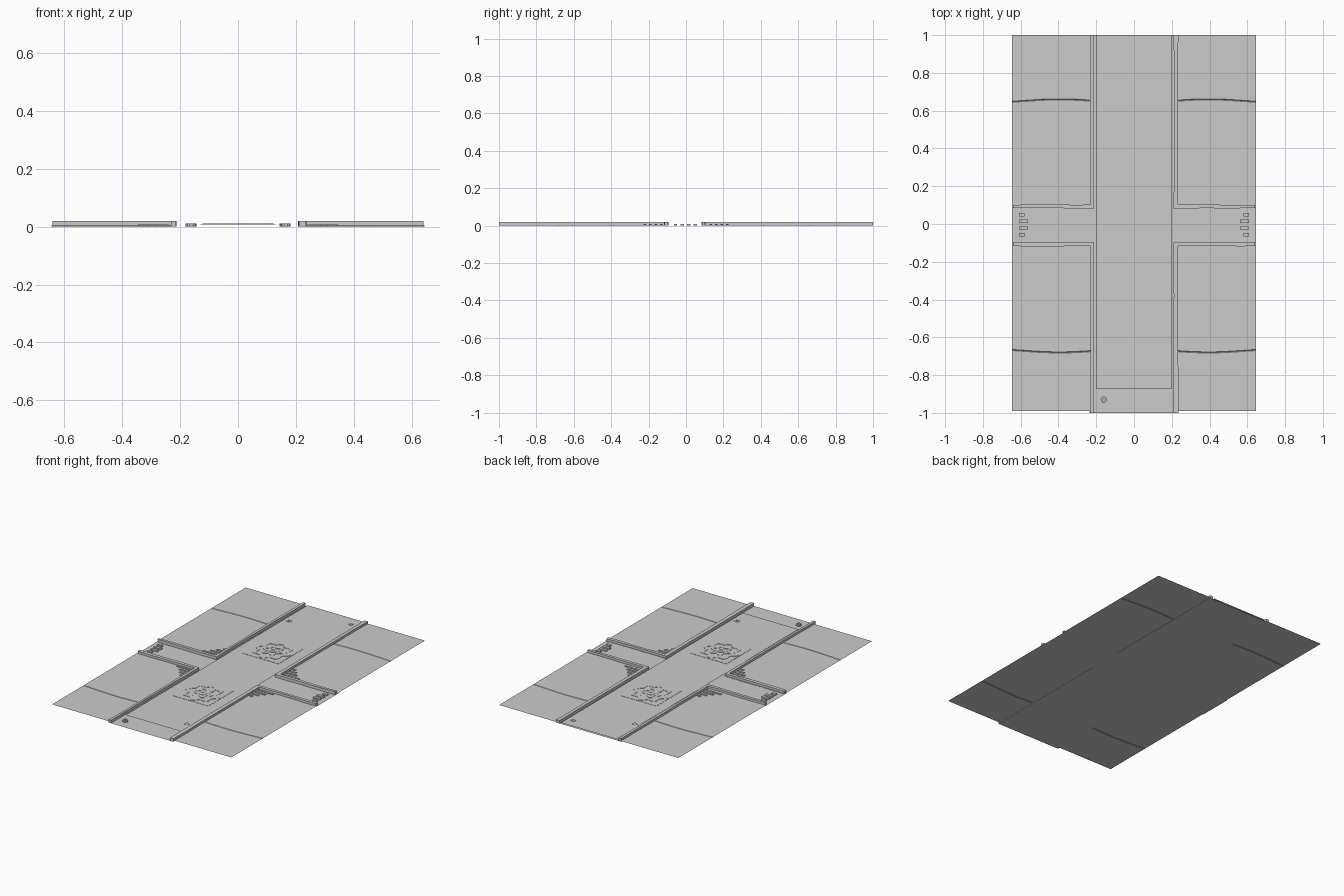
import bpy, math, random

if "Cube" in bpy.data.objects:
    bpy.data.objects.remove(bpy.data.objects["Cube"])

random.seed(4)
HX = 0.645


def make(name, verts, faces):
    me = bpy.data.meshes.new(name)
    me.from_pydata(verts, [], faces)
    me.validate()
    ob = bpy.data.objects.new(name, me)
    bpy.context.collection.objects.link(ob)
    return ob


def wob(a=0.003):
    return random.uniform(-a, a)


def prism(name, outline, z0, z1):
    """Closed solid from a counter-clockwise outline."""
    n = len(outline)
    v = [(x, y, z0) for x, y in outline] + [(x, y, z1) for x, y in outline]
    f = [list(range(n - 1, -1, -1)), list(range(n, 2 * n))]
    f += [(i, (i + 1) % n, n + (i + 1) % n, n + i) for i in range(n)]
    return make(name, v, f)


def ring(name, cx, cy, outer, inner, z0, z1, n=64):
    """Flat raised band between two radius functions of the angle."""
    v, f = [], []
    for i in range(n):
        a = 2 * math.pi * i / n
        for r, z in ((outer(a), z0), (outer(a), z1), (inner(a), z1), (inner(a), z0)):
            v.append((cx + r * math.cos(a), cy + r * math.sin(a), z))
        for k in range(3):
            p, q = 4 * i + k, 4 * ((i + 1) % n) + k
            f.append((p, q, q + 1, p + 1))
    return make(name, v, f)


def plate(name, x0, x1, y0, y1, z0, z1):
    return prism(name, [(x0, y0), (x1, y0), (x1, y1), (x0, y1)], z0, z1)


# Cross-shaped road sheet at the lowest level
a, b = 0.235, 0.115
cross = [(-a, -1), (a, -1), (a, -b), (HX, -b), (HX, b), (a, b),
         (a, 1), (-a, 1), (-a, b), (-HX, b), (-HX, -b), (-a, -b)]
make("road", [(x, y, 0) for x, y in cross],
     [(0, 1, 2, 11), (10, 11, 2, 3, 4, 5, 8, 9), (8, 5, 6, 7)])

# Raised paving along the main road
make("paving", [(-0.2, -0.87, 0.008), (0.2, -0.87, 0.008), (0.2, 1, 0.008), (-0.2, 1, 0.008)],
     [(0, 1, 2, 3)])

# Side lawns, each with a wavy groove across it
for sx in (-1, 1):
    for sy in (-1, 1):
        end = 1.0 if sy > 0 else 0.99
        seam = 0.655 if sy > 0 else 0.675
        v, f = [], []
        cols = 9
        for i in range(cols):
            t = i / (cols - 1)
            x = sx * (0.215 + t * (HX - 0.215))
            s = seam + 0.008 * math.sin(t * math.pi * 1.2) - 0.003
            for y, z in ((0.09, 0.004), (s - 0.003, 0.004), (s, 0), (s + 0.003, 0.004), (end, 0.004)):
                v.append((x, sy * y, z))
        for i in range(cols - 1):
            for k in range(4):
                q = [5 * i + k, 5 * i + 5 + k, 5 * i + 6 + k, 5 * i + 1 + k]
                f.append(q if sx * sy > 0 else q[::-1])
        make("lawn", v, f)

# L-shaped kerbs around the four lawns, slightly uneven
for sx in (-1, 1):
    for sy in (-1, 1):
        xi = 0.21 if sx > 0 else 0.214
        xo = 0.234 if sx > 0 else 0.231
        yi, yo = (0.083, 0.103) if sy > 0 else (0.097, 0.117)
        xs = [0.30, 0.39, 0.47, 0.56, 0.64]
        ys = [0.22, 0.38, 0.54, 0.70, 0.86]
        p = [(xi - 0.002, yi)] + [(x, yi + wob()) for x in xs]
        p += [(x, yo + wob()) for x in xs[::-1]] + [(xo, yo)]
        p += [(xo + wob(0.002), y) for y in ys] + [(xo + 0.001, 1), (xi, 1)]
        p += [(xi + wob(0.002), y) for y in ys[::-1]]
        p = [(sx * x, sy * y) for x, y in p]
        prism("kerb", p if sx * sy > 0 else p[::-1], 0, 0.019)

        # Corner flourish on the lawn: stepped bars
        for k, length in enumerate((0.105, 0.07, 0.045, 0.02)):
            y = 0.125 + 0.03 * k
            X = sorted((sx * 0.24, sx * (0.24 + length)))
            Y = sorted((sy * y, sy * (y + 0.013)))
            plate("corner_flourish", *X, *Y, 0.004, 0.008)

# Square medallions with scalloped rosettes
for cy in (-0.36, 0.36):
    plate("medallion_base", -0.13, 0.13, cy - 0.13, cy + 0.13, 0.008, 0.0095)
    ring("medallion_wreath", 0, cy, lambda t: 0.11 + 0.012 * math.cos(8 * t),
         lambda t: 0.088 + 0.01 * math.cos(8 * t), 0.009, 0.0115)
    ring("medallion_petals", 0, cy, lambda t: 0.058 + 0.012 * math.cos(6 * t),
         lambda t: 0.042 + 0.01 * math.cos(6 * t), 0.009, 0.0115)
    ring("medallion_heart", 0, cy, lambda t: 0.025, lambda t: 0.012, 0.009, 0.0115, 16)

# Small ornaments at the ends of the side paths
for sx in (-1, 1):
    for k in range(4):
        y = -0.065 + 0.035 * k
        h = 0.03 if k in (0, 3) else 0.05
        X = sorted((sx * 0.61, sx * (0.61 - h)))
        plate("path_ornament", *X, y, y + 0.018, 0, 0.008)

# Small studs near the ends of the main road
for x, y in ((-0.16, -0.93), (0.165, -0.76), (0.16, 0.93), (-0.165, 0.76)):
    ring("road_stud", x, y, lambda t: 0.017, lambda t: 0.007, 0.0, 0.0105, 10)
